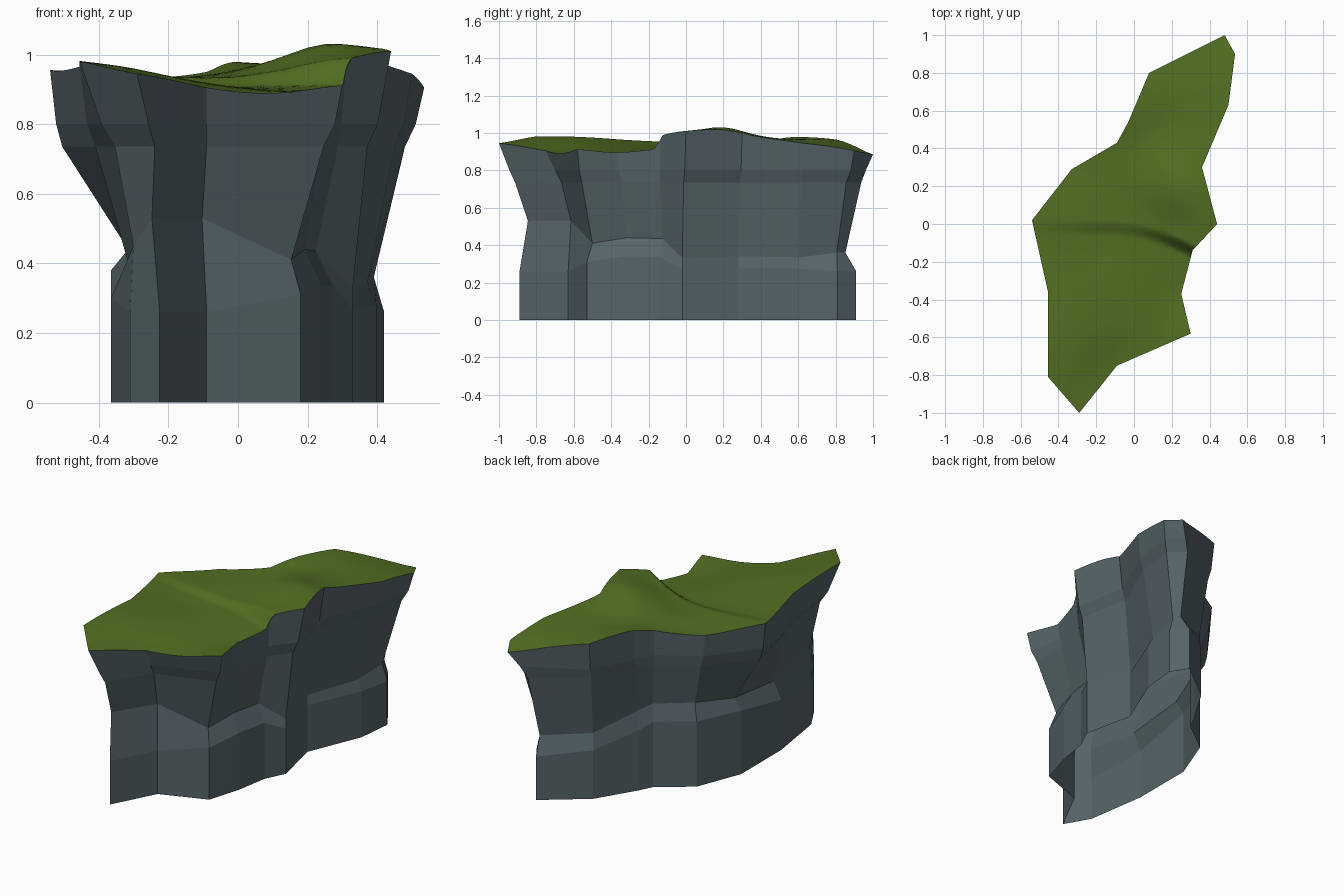
import bpy, bmesh, math
from mathutils import Vector

if "Cube" in bpy.data.objects:
    bpy.data.objects.remove(bpy.data.objects["Cube"])

# one row per rock column, counter-clockwise from the front tip:
# foot x, foot y, rim x, rim y, rim z, ledge height, ledge inset, overhang amount
COLS = [
    (-.225, -.89, -.29, -1.0, .945, .26, .05, .22),
    (-.09, -.63, -.09, -.75, .905, .26, .02, .3),
    (.18, -.53, .30, -.58, .912, .31, .04, .55),
    (.24, -.33, .25, -.37, .895, .34, .05, .4),
    (.272, -.14, .31, -.14, .96, .335, .05, .4),
    (.33, -.02, .44, .0, 1.01, .27, .0, .38),
    (.265, .28, .36, .30, 1.0, .28, .0, .45),
    (.398, .60, .50, .63, .945, .275, .03, .5),
    (.42, .81, .535, .90, .905, .26, .03, .52),
    (.355, .91, .48, 1.0, .885, .26, .06, .3),
    (.11, .72, .08, .80, .965, .29, .01, .5),
    (-.03, .49, -.03, .54, .975, .36, .03, .5),
    (-.07, .41, -.09, .43, .95, .39, .02, .5),
    (-.26, .27, -.33, .29, .93, .39, .03, .5),
    (-.365, .0, -.54, .02, .955, .38, .05, .8),
    (-.365, -.38, -.455, -.36, .965, .30, .05, .5),
    (-.31, -.74, -.455, -.81, .98, .26, .01, .3),
]
# extra height points on the turf, either side of the step
SOUTH = [(-.1, -.5, .92), (.1, -.3, .90), (-.2, -.12, .915), (-.4, -.1, .94),
         (.31, -.19, .91), (.1, -.66, .889), (-.3, -.6, .96)]
NORTH = [(.25, .2, 1.03), (-.2, .1, .935), (.0, .07, .94), (.15, .0, .965),
         (.1, .5, .965), (.3, .7, .96), (.3, -.09, .99)]
N = len(COLS)


def surface(pts):
    """Smooth interpolating surface through the points (multiquadric)."""
    base = sum(p[2] for p in pts) / len(pts)
    phi = lambda a, x, y: math.sqrt((a[0] - x) ** 2 + (a[1] - y) ** 2 + .01)
    n = len(pts)
    m = [[phi(q, p[0], p[1]) for q in pts] + [p[2] - base] for p in pts]
    for i in range(n):
        k = max(range(i, n), key=lambda r: abs(m[r][i]))
        m[i], m[k] = m[k], m[i]
        for r in range(n):
            if r != i:
                f = m[r][i] / m[i][i]
                m[r] = [u - f * v for u, v in zip(m[r], m[i])]
    w = [m[i][n] / m[i][i] for i in range(n)]
    return lambda x, y: base + sum(c * phi(p, x, y) for c, p in zip(w, pts))


south = surface([COLS[i][2:5] for i in (0, 1, 2, 3, 15, 16)] + SOUTH)
north = surface([COLS[i][2:5] for i in range(5, 15)] + NORTH)


def height(x, y):
    """Turf height: two smooth shelves joined by a narrow step."""
    step_y = -.02 - .6 * max(0, x + .15) ** 2
    t = min(1, max(0, (y - step_y) / .08 + .5))
    t = t * t * (3 - 2 * t)
    return south(x, y) * (1 - t) + north(x, y) * t


def material(name, col):
    m = bpy.data.materials.new(name)
    m.diffuse_color = (*col, 1)
    m.use_nodes = True
    m.node_tree.nodes["Principled BSDF"].inputs["Base Color"].default_value = m.diffuse_color
    return m


def finish(bm, name, mat, smooth=False):
    for f in bm.faces:
        f.smooth = smooth
    me = bpy.data.meshes.new(name)
    bm.to_mesh(me)
    bm.free()
    me.materials.append(mat)
    ob = bpy.data.objects.new(name, me)
    bpy.context.collection.objects.link(ob)
    return ob


rock = material("slate grey", (.09, .125, .138))
grass = material("moss green", (.085, .158, .016))

# finely divided rim outline shared by rock and turf
SUB = 8
rim = []
for i in range(N):
    a, b = Vector(COLS[i][2:4]), Vector(COLS[(i + 1) % N][2:4])
    for k in range(SUB):
        p = a.lerp(b, k / SUB)
        rim.append((p.x, p.y, height(p.x, p.y)))

# rock walls, open underneath: foot, ledge, recess, overhang, lip, rim
bm = bmesh.new()
rings = [[] for _ in range(5)]
for i, (fx, fy, rx, ry, rz, lz, inset, over) in enumerate(COLS):
    foot, top = Vector((fx, fy)), Vector((rx, ry))
    p, n = COLS[i - 1], COLS[(i + 1) % N]
    inward = Vector((p[1] - n[1], n[0] - p[0])).normalized()
    gap = .27 if i < 2 else (.19 if i == 16 else (.06 if i in (5, 6, 7, 14) else .1))
    levels = [(foot, 0), (foot, lz),
              (foot + inward * inset, lz + gap),
              (foot.lerp(top, over), .735),
              (foot.lerp(top, min(.9, over + .27)), .80)]
    for ring, (q, z) in zip(rings, levels):
        ring.append(bm.verts.new((q.x, q.y, z)))
for lo, hi in zip(rings, rings[1:]):
    for i in range(N):
        j = (i + 1) % N
        bm.faces.new((lo[i], lo[j], hi[j], hi[i]))
edge = [bm.verts.new(p) for p in rim]
for i in range(N):
    strip = [edge[(i * SUB + k) % len(edge)] for k in range(SUB, -1, -1)]
    bm.faces.new([rings[4][i], rings[4][(i + 1) % N]] + strip)
finish(bm, "cliff_rock", rock)

# turf cap: flat outline sliced into a grid, then lifted to the height function
bm = bmesh.new()
face = bm.faces.new([bm.verts.new((x, y, 0)) for x, y, z in rim])
bmesh.ops.triangulate(bm, faces=[face])
cuts = [((k * .05, 0, 0), (1, 0, 0)) for k in range(-10, 11)]
cuts += [((0, k * .05, 0), (0, 1, 0)) for k in range(-19, 20)]
cuts += [((0, -.2 + k * .0125, 0), (0, 1, 0)) for k in range(20) if k % 4]
for co, no in cuts:
    bmesh.ops.bisect_plane(bm, geom=bm.verts[:] + bm.edges[:] + bm.faces[:],
                           plane_co=co, plane_no=no, dist=1e-5)
bmesh.ops.triangulate(bm, faces=bm.faces[:])
for v in bm.verts:
    v.co.z = height(v.co.x, v.co.y)
turf = finish(bm, "grass_top", grass, True)
# make sure the open cap faces upward
if sum(p.normal.z for p in turf.data.polygons) < 0:
    turf.data.flip_normals()
